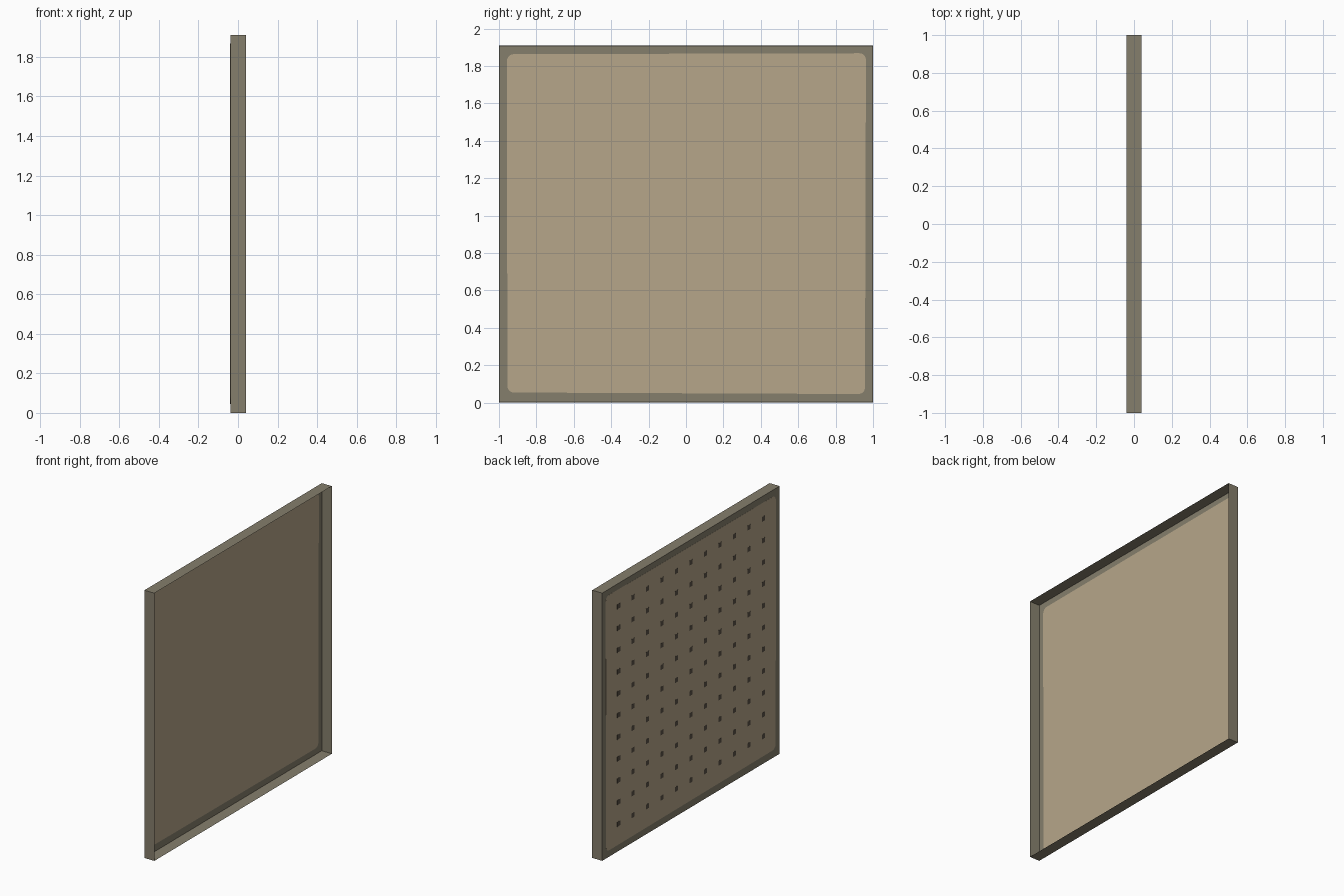
import bpy, bmesh, math
from mathutils import Vector, Matrix

if "Cube" in bpy.data.objects:
    bpy.data.objects.remove(bpy.data.objects["Cube"])

HEIGHT = 1.91
HALF_DEPTH = 0.04
WALL = 0.003


def material(name, rgb):
    m = bpy.data.materials.new(name)
    m.diffuse_color = (*rgb, 1.0)
    m.use_nodes = True
    m.node_tree.nodes["Principled BSDF"].inputs["Base Color"].default_value = m.diffuse_color
    return m


FRAME = material("grey brown frame", (0.235, 0.21, 0.15))
PANEL = material("tan panel", (0.47, 0.38, 0.255))
DOT = material("dark brown dots", (0.10, 0.082, 0.058))


def add_box(bm, lo, hi):
    lo, hi = Vector(lo), Vector(hi)
    mat = Matrix.Translation((lo + hi) / 2) @ Matrix.Diagonal((*(hi - lo), 1.0))
    bmesh.ops.create_cube(bm, size=1.0, matrix=mat)


def finish(bm, name, mat):
    bmesh.ops.recalc_face_normals(bm, faces=bm.faces)
    mesh = bpy.data.meshes.new(name)
    bm.to_mesh(mesh)
    bm.free()
    mesh.materials.append(mat)
    obj = bpy.data.objects.new(name, mesh)
    bpy.context.collection.objects.link(obj)
    return obj


# Frame: shallow tray, open toward +x; the floor rim shows as a border
bm = bmesh.new()
bmesh.ops.create_cube(bm, size=1.0, matrix=Matrix.Translation((0.00075, 0, HEIGHT / 2))
                      @ Matrix.Diagonal((0.0785, 2.0, HEIGHT, 1.0)))
bm.normal_update()
front = [f for f in bm.faces if f.normal.x > 0.9]
bmesh.ops.inset_region(bm, faces=front, thickness=WALL, use_even_offset=True)
bmesh.ops.translate(bm, verts=front[0].verts, vec=(-0.0765, 0, 0))
finish(bm, "tray_frame", FRAME)

# Panel: rounded sheet set through the tray floor, visible from both sides
corners = [(-0.955, 0.054), (0.957, 0.046), (0.962, 1.868), (-0.957, 1.863)]
R = 0.035
bm = bmesh.new()
verts = []
for i, (y, z) in enumerate(corners):
    cy = y - math.copysign(R, y)
    cz = z + (R if i < 2 else -R)
    for k in range(6):
        a = math.pi + math.pi / 2 * (i + k / 5)
        verts.append(bm.verts.new((-0.0393, cy + R * math.cos(a), cz + R * math.sin(a))))
face = bm.faces.new(verts)
ext = bmesh.ops.extrude_face_region(bm, geom=[face], use_keep_orig=True)
bmesh.ops.translate(bm, vec=(0.0038, 0, 0),
                    verts=[v for v in ext["geom"] if isinstance(v, bmesh.types.BMVert)])
finish(bm, "panel", PANEL)

# Dots: 11 by 11 grid of small dark squares on the back (-x) side
bm = bmesh.new()
S = 0.017
for col in range(11):
    for row in range(11):
        y = -0.815 + 0.163 * col
        z = 0.195 + 0.1553 * row
        add_box(bm, (-HALF_DEPTH, y - S, z - S), (-0.039, y + S, z + S))
finish(bm, "back_dots", DOT)
